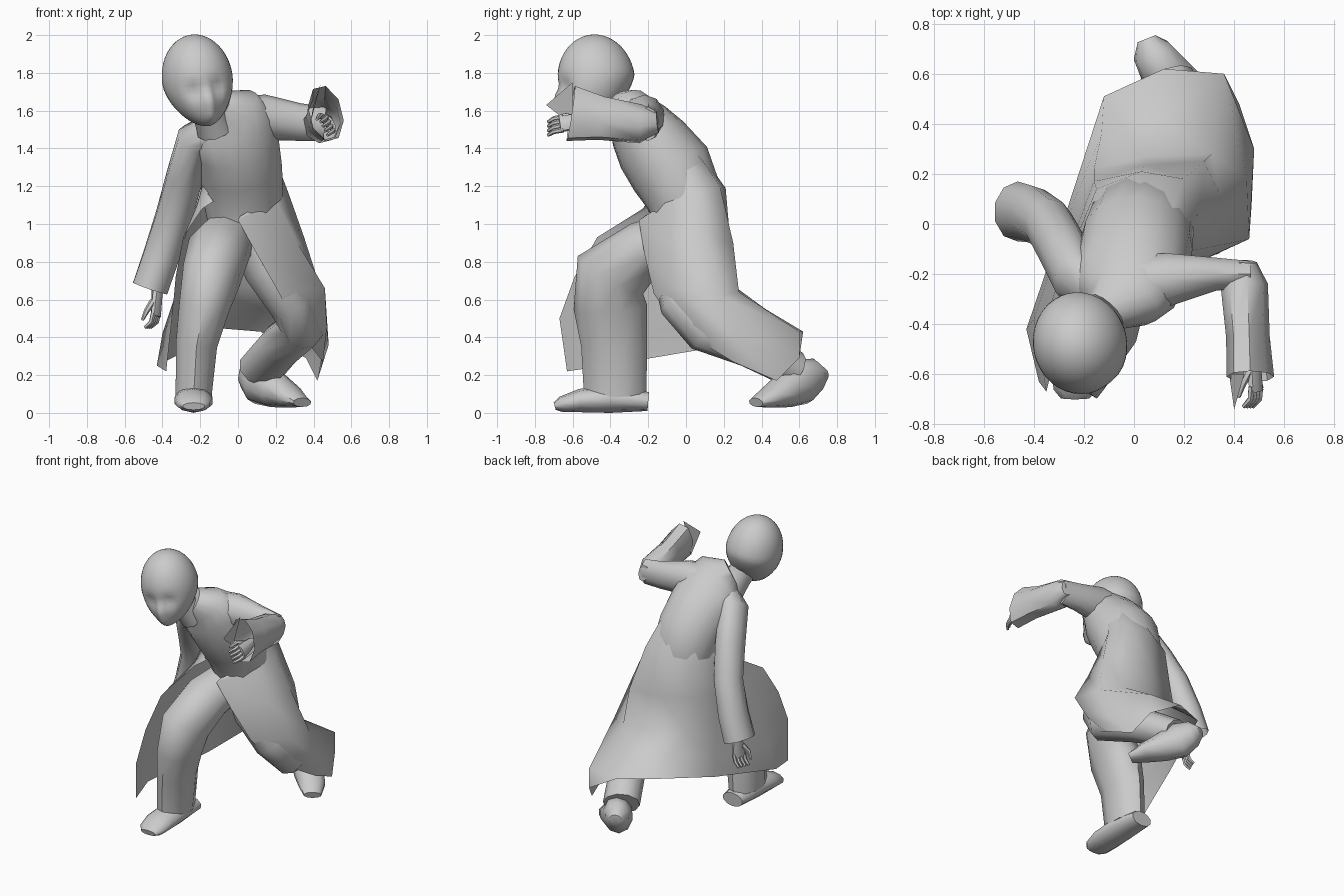
import bpy, bmesh, math
from mathutils import Vector, Matrix, Euler

cube = bpy.data.objects.get("Cube")
if cube:
    bpy.data.objects.remove(cube, do_unlink=True)

grey = bpy.data.materials.new("plain_grey")
grey.use_nodes = True
colour = (0.6, 0.6, 0.6, 1)
grey.diffuse_color = colour
grey.node_tree.nodes["Principled BSDF"].inputs["Base Color"].default_value = colour


def finish(name, bm, angle=50, flip=True):
    if flip:
        bmesh.ops.recalc_face_normals(bm, faces=bm.faces[:])
    mesh = bpy.data.meshes.new(name)
    bm.to_mesh(mesh)
    bm.free()
    mesh.materials.append(grey)
    obj = bpy.data.objects.new(name, mesh)
    bpy.context.collection.objects.link(obj)
    bpy.ops.object.select_all(action="DESELECT")
    bpy.context.view_layer.objects.active = obj
    obj.select_set(True)
    bpy.ops.object.shade_smooth_by_angle(angle=math.radians(angle))
    return obj


def loft(bm, rows, closed):
    """Join rows of points with quads."""
    verts = [[bm.verts.new(p) for p in row] for row in rows]
    count = len(rows[0])
    for low, high in zip(verts, verts[1:]):
        for i in range(count if closed else count - 1):
            j = (i + 1) % count
            bm.faces.new((low[i], low[j], high[j], high[i]))
    return verts


def limb(name, stations, side=(1, 0, 0), sides=10, cap_end=True, angle=50):
    """Tube through stations of x, y, z, half width along side, half depth."""
    points = [Vector(s[:3]) for s in stations]
    rows = []
    for i, (point, station) in enumerate(zip(points, stations)):
        along = points[min(i + 1, len(points) - 1)] - points[max(i - 1, 0)]
        along.normalize()
        across = Vector(side)
        across = (across - along * across.dot(along)).normalized()
        deep = along.cross(across)
        turns = [math.tau * (k + 0.5) / sides for k in range(sides)]
        rows.append([point + across * station[3] * math.cos(t)
                     + deep * station[4] * math.sin(t) for t in turns])
    bm = bmesh.new()
    rings = loft(bm, rows, True)
    bm.faces.new(rings[0])
    if cap_end:
        bm.faces.new(rings[-1])
    return finish(name, bm, angle)


# Torso leaning forward, left shoulder raised
limb("torso", [
    (.03, .0, 1.0, .19, .17), (.025, -.01, 1.14, .215, .205),
    (.01, -.08, 1.29, .225, .225), (-.01, -.18, 1.42, .23, .205),
    (-.04, -.25, 1.52, .235, .17), (-.07, -.3, 1.585, .2, .13),
    (-.12, -.35, 1.62, .1, .09)], side=(1, 0, .28), sides=16)
limb("neck", [(-.12, -.33, 1.5, .1, .1), (-.15, -.38, 1.58, .09, .09),
              (-.19, -.43, 1.68, .09, .1)])

# Long coat skirt, each column runs from inside the torso down to the hem
skirt_left = [
    [(.01, -.22, 1.04), (.0, -.25, 1.02), (.1, -.22, .84), (.22, -.17, .63), (.28, -.08, .5), (.33, .0, .42)],
    [(.19, -.1, 1.15), (.21, -.11, 1.11), (.32, -.09, .89), (.46, -.06, .66), (.47, .08, .45), (.45, .25, .27)],
    [(.2, -.02, 1.34), (.265, .05, 1.17), (.35, .1, .93), (.45, .18, .62), (.48, .3, .36), (.42, .48, .17)],
    [(.14, .03, 1.42), (.2, .18, 1.2), (.28, .25, .9), (.31, .28, .64), (.36, .6, .43), (.36, .6, .29)]]
skirt_right = [
    [(.0, .03, 1.44), (.03, .21, 1.19), (.04, .235, .9), (.06, .27, .66), (.1, .42, .55), (.12, .62, .43)],
    [(-.12, -.02, 1.4), (-.15, .14, 1.15), (-.16, .17, .92), (-.16, .22, .68), (-.13, .36, .57), (-.12, .51, .45)],
    [(-.16, -.1, 1.3), (-.22, -.03, 1.1), (-.23, -.02, .9), (-.24, .0, .62), (-.26, .04, .46), (-.27, .05, .33)],
    [(-.16, -.17, 1.16), (-.22, -.18, 1.09), (-.29, -.28, .9), (-.34, -.34, .6), (-.4, -.38, .42), (-.43, -.42, .25)],
    [(-.13, -.18, 1.12), (-.19, -.23, 1.08), (-.29, -.47, .93), (-.33, -.59, .72), (-.35, -.67, .5), (-.38, -.63, .22)]]
bm = bmesh.new()
loft(bm, skirt_left + skirt_right, False)
finish("coat_skirt", bm, 70, flip=False)

# Trousers
limb("right_leg", [
    (-.05, -.02, .93, .15, .14), (-.1, -.22, .87, .17, .15),
    (-.14, -.4, .73, .16, .2), (-.18, -.4, .56, .14, .195),
    (-.22, -.38, .36, .115, .175), (-.235, -.375, .09, .1, .165)])
limb("left_leg", [
    (.07, -.03, .96, .13, .15), (.15, -.03, .77, .13, .15),
    (.28, .0, .58, .12, .14), (.34, .1, .45, .115, .13),
    (.23, .34, .36, .12, .12), (.12, .57, .23, .125, .1)])

# Shoes
limb("right_shoe", [
    (-.235, -.2, .06, .08, .05), (-.235, -.4, .075, .1, .075),
    (-.235, -.56, .065, .105, .062), (-.235, -.66, .045, .09, .042),
    (-.235, -.695, .035, .06, .02)])
limb("left_shoe", [
    (.05, .74, .2, .04, .03), (.07, .69, .2, .08, .09), (.12, .61, .165, .1, .125),
    (.2, .53, .12, .1, .095), (.28, .45, .085, .09, .06), (.34, .37, .055, .06, .025)],
     side=(.7, .7, 0))

# Sleeves with open cuffs
limb("left_upper_sleeve", [
    (-.02, -.25, 1.56, .13, .12), (.14, -.22, 1.565, .11, .12),
    (.32, -.2, 1.54, .07, .1), (.46, -.2, 1.53, .055, .09)], side=(0, 1, 0))
limb("left_forearm_sleeve", [
    (.45, -.15, 1.54, .04, .06), (.44, -.24, 1.53, .095, .105),
    (.455, -.45, 1.56, .085, .12), (.465, -.61, 1.585, .09, .155)],
     side=(1, 0, .25), sides=8, cap_end=False)
bm = bmesh.new()
tip = [bm.verts.new(p) for p in ((.44, -.6, 1.75), (.4, -.74, 1.63), (.38, -.6, 1.52))]
bm.faces.new(tip)
finish("left_cuff_point", bm)
limb("right_sleeve", [
    (-.15, -.28, 1.5, .07, .1), (-.23, -.22, 1.45, .095, .12),
    (-.285, -.1, 1.24, .1, .115), (-.34, .0, 1.04, .1, .105),
    (-.41, .04, .82, .1, .115), (-.465, .05, .66, .1, .12)], cap_end=False)


def hand(name, wrist, along, across):
    """Palm, four bent fingers and a thumb."""
    wrist, along, across = Vector(wrist), Vector(along).normalized(), Vector(across).normalized()
    curl = along.cross(across)

    def station(a, b, c, width, depth):
        return (*(wrist + along * a + across * b + curl * c), width, depth)

    limb(name + "_palm", [station(-.06, 0, 0, .03, .03), station(.02, 0, 0, .045, .025),
                          station(.09, 0, 0, .05, .022)], side=across, sides=8)
    for i in range(4):
        b = (i - 1.5) * .026
        limb(name + "_finger", [station(.07, b, 0, .014, .014), station(.12, b, .01, .013, .013),
                                station(.15, b, .045, .009, .009)], side=across, sides=6)
    limb(name + "_thumb", [station(.01, .03, .01, .018, .018), station(.06, .06, .03, .015, .015),
                           station(.11, .055, .055, .008, .008)], side=curl, sides=6)


hand("left_hand", (.48, -.58, 1.54), (.1, -1, -.1), (-.5, 0, 1))
hand("right_hand", (-.43, .02, .6), (-.05, -.1, -1), (-.4, -1, 0))

# Head: a sphere with tapered jaw and sculpted face
bm = bmesh.new()
bmesh.ops.create_uvsphere(bm, u_segments=36, v_segments=26, radius=1)
features = [(.0, -.42, .12, .15), (.0, -.24, .09, .08), (.33, -.14, .13, -.13),
            (-.33, -.14, .13, -.13), (.0, -.68, .12, .1), (.0, -.92, .2, .12)]
for v in bm.verts:
    x, y, z = v.co
    if y < 0:
        for fx, fz, size, push in features:
            y -= push * math.exp(-((x - fx) ** 2 + (z - fz) ** 2) / (2 * size * size))
    drop = max(0, -z)
    x *= 1 - .18 * drop ** 1.5
    y *= 1 - .25 * drop if y > 0 else 1
    v.co = (x * .187, y * .205 - .075 * drop ** 1.5, z * .24)
turn = Euler((math.radians(6), math.radians(-10), math.radians(12))).to_matrix().to_4x4()
bm.transform(Matrix.Translation((-.215, -.475, 1.765)) @ turn)
finish("head", bm, 85)
